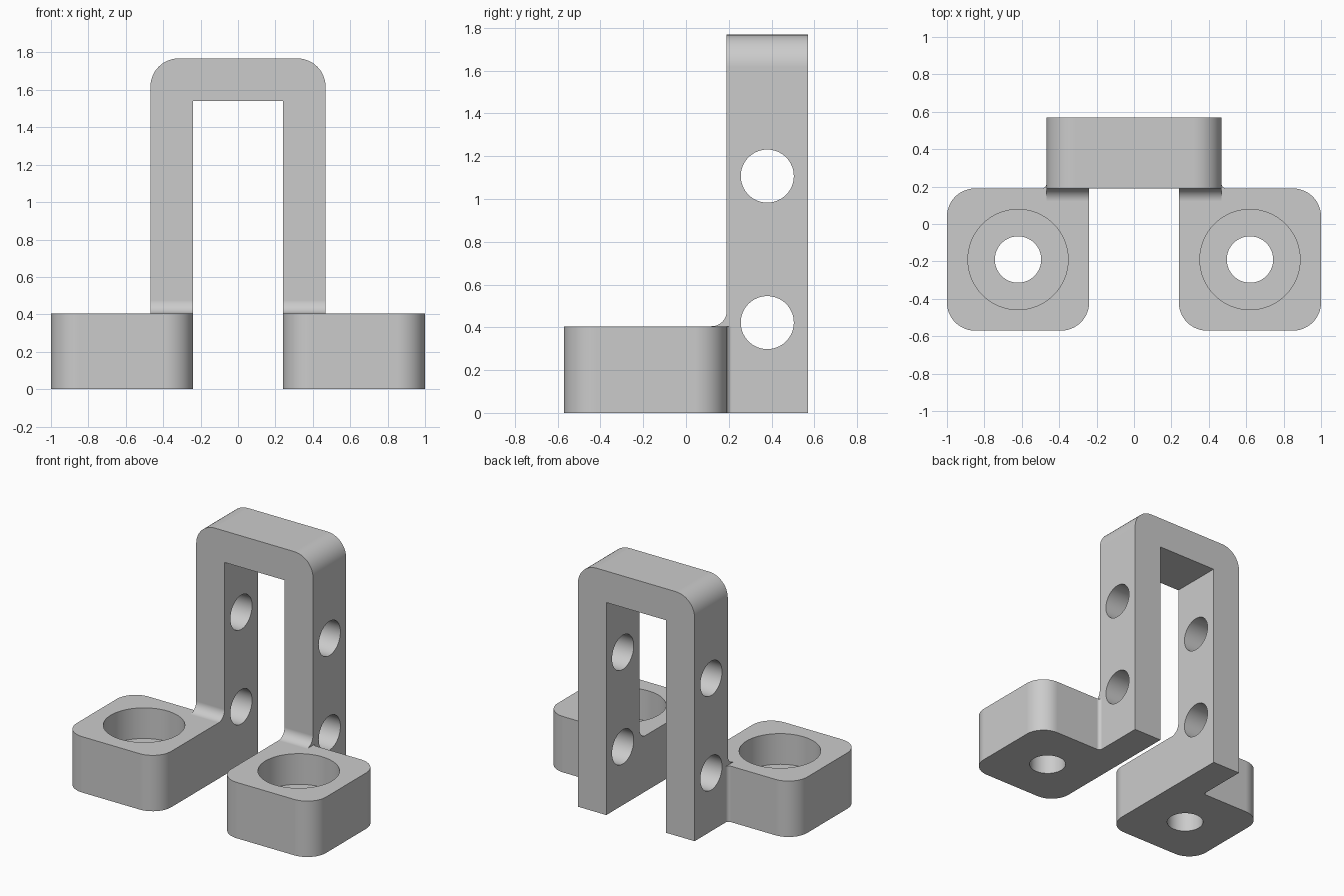
import bpy, bmesh
from math import cos, sin, pi, radians
from mathutils import Vector, Matrix

cube = bpy.data.objects.get("Cube")
if cube:
    bpy.data.objects.remove(cube, do_unlink=True)

# Main dimensions
LEG_IN, LEG_OUT, FOOT_OUT = 0.24, 0.468, 1.0
FRONT, MID, BACK = -0.57, 0.19, 0.57
FOOT_TOP, ARCH_IN, ARCH_TOP = 0.405, 1.54, 1.768
ROUND, FILLET, SMALL = 0.15, 0.07, 0.025
BORE_X, BORE_Y, BORE_FLOOR = 0.62, -0.19, 0.183


def arc(cx, cy, r, start, end, steps=12):
    """Points along an arc, angles in degrees."""
    angles = [radians(start + (end - start) * i / steps) for i in range(steps + 1)]
    return [(cx + r * cos(a), cy + r * sin(a)) for a in angles]


def new_object(name, bm):
    bmesh.ops.recalc_face_normals(bm, faces=bm.faces)
    mesh = bpy.data.meshes.new(name)
    bm.to_mesh(mesh)
    bm.free()
    obj = bpy.data.objects.new(name, mesh)
    bpy.context.collection.objects.link(obj)
    return obj


def prism(name, points, direction):
    """Extrude a closed outline of 3D points."""
    bm = bmesh.new()
    face = bm.faces.new([bm.verts.new(p) for p in points])
    side = bmesh.ops.extrude_face_region(bm, geom=[face], use_keep_orig=True)
    moved = [v for v in side["geom"] if isinstance(v, bmesh.types.BMVert)]
    bmesh.ops.translate(bm, verts=moved, vec=Vector(direction))
    return new_object(name, bm)


def cylinder(name, radius, length, centre, axis="Z"):
    bm = bmesh.new()
    turn = Matrix.Rotation(pi / 2, 4, "Y") if axis == "X" else Matrix()
    bmesh.ops.create_cone(bm, cap_ends=True, segments=64, radius1=radius,
                          radius2=radius, depth=length,
                          matrix=Matrix.Translation(centre) @ turn)
    return new_object(name, bm)


def combine(target, other, operation):
    """Apply a boolean, then drop the helper object."""
    mod = target.modifiers.new(operation.lower(), "BOOLEAN")
    mod.operation, mod.solver, mod.object = operation, "EXACT", other
    bpy.context.view_layer.objects.active = target
    bpy.ops.object.modifier_apply(modifier=mod.name)
    bpy.data.objects.remove(other, do_unlink=True)


# Upright arch with rounded shoulders
cx, cz = LEG_OUT - ROUND, ARCH_TOP - ROUND
outline = [(LEG_IN, 0), (LEG_OUT, 0)]
outline += arc(cx, cz, ROUND, 0, 90) + arc(-cx, cz, ROUND, 90, 180)
outline += [(-LEG_OUT, 0), (-LEG_IN, 0), (-LEG_IN, ARCH_IN), (LEG_IN, ARCH_IN)]
bracket = prism("bracket", [(x, MID, z) for x, z in outline], (0, BACK - MID, 0))

for side in (1, -1):
    # Foot pad, with a small fillet running into the leg
    near, far = LEG_IN + ROUND, FOOT_OUT - ROUND
    pad = arc(near, FRONT + ROUND, ROUND, 180, 270)
    pad += arc(far, FRONT + ROUND, ROUND, 270, 360)
    pad += arc(far, MID - ROUND, ROUND, 0, 90)
    pad += arc(LEG_OUT + SMALL, MID + SMALL, SMALL, 270, 180, 6)
    pad += [(LEG_IN, MID + SMALL)]
    foot = prism("foot", [(side * x, y, 0) for x, y in pad], (0, 0, FOOT_TOP))
    combine(bracket, foot, "UNION")

    # Fillet between the foot top and the leg front
    curve = arc(MID - FILLET, FOOT_TOP + FILLET, FILLET, 270, 360, 10)
    curve += [(MID + 0.02, FOOT_TOP + FILLET), (MID + 0.02, FOOT_TOP - 0.03),
              (MID - FILLET, FOOT_TOP - 0.03)]
    gusset = prism("gusset", [(side * LEG_IN, y, z) for y, z in curve],
                   (side * (LEG_OUT - LEG_IN), 0, 0))
    combine(bracket, gusset, "UNION")

    # Counterbored screw hole
    x = side * BORE_X
    combine(bracket, cylinder("counterbore", 0.268, 0.5, (x, BORE_Y, BORE_FLOOR + 0.25)),
            "DIFFERENCE")
    combine(bracket, cylinder("screw_hole", 0.124, 1, (x, BORE_Y, 0)), "DIFFERENCE")

# Cross holes through both legs
for z in (0.422, 1.107):
    combine(bracket, cylinder("cross_hole", 0.124, 1.2, (0, 0.38, z), "X"), "DIFFERENCE")

# Grey finish
grey = bpy.data.materials.new("plain grey")
grey.use_nodes = True
colour = (0.6, 0.6, 0.6, 1)
grey.diffuse_color = colour
grey.node_tree.nodes["Principled BSDF"].inputs["Base Color"].default_value = colour
bracket.data.materials.clear()
bracket.data.materials.append(grey)

# Smooth curves, crisp edges
bpy.ops.object.select_all(action="DESELECT")
bracket.select_set(True)
bpy.context.view_layer.objects.active = bracket
bpy.ops.object.shade_smooth_by_angle(angle=radians(30))
weighted = bracket.modifiers.new("weighted normals", "WEIGHTED_NORMAL")
weighted.keep_sharp = True
